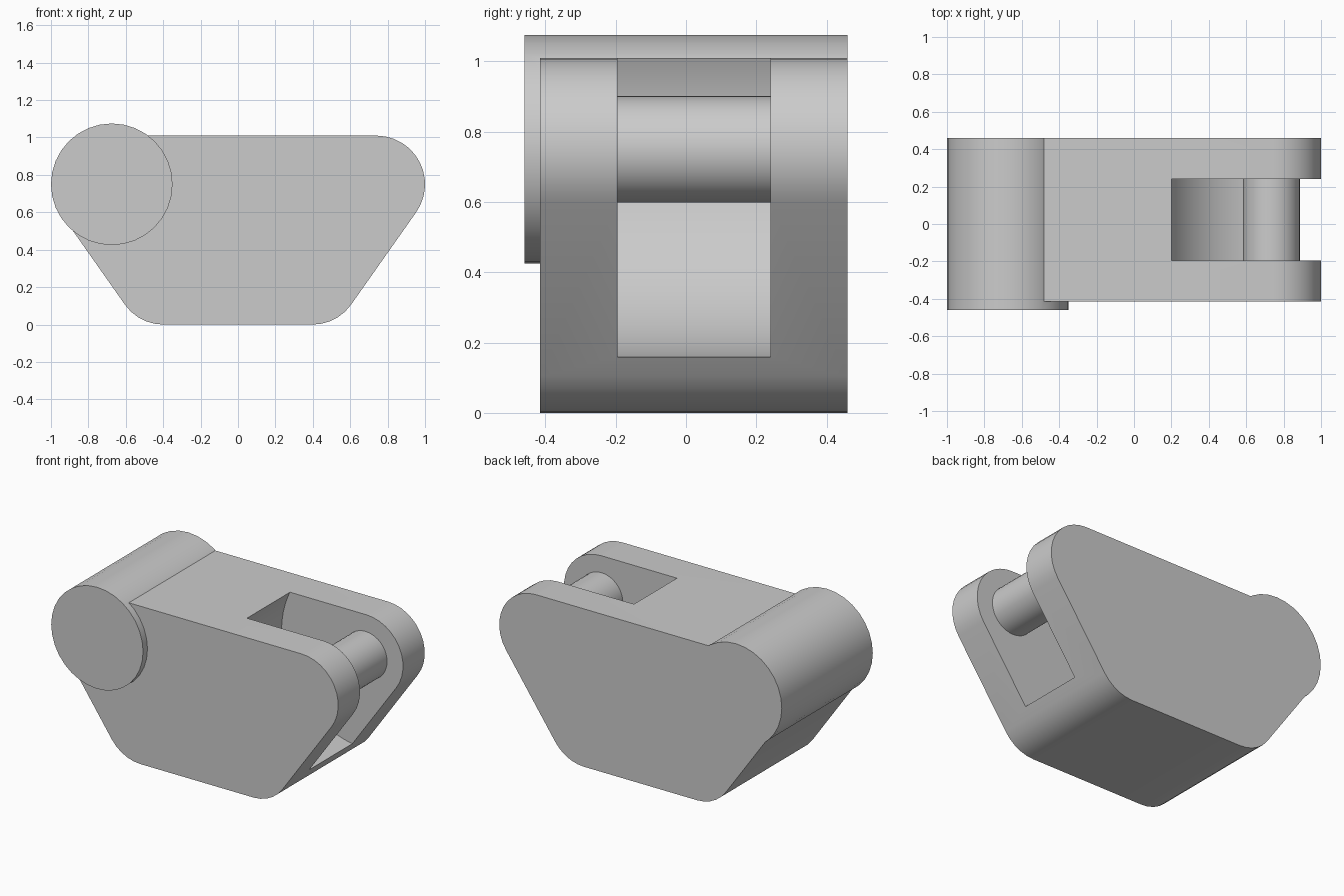
import bpy
import bmesh
from math import radians, cos, sin, pi
from mathutils import Vector

default = bpy.data.objects.get("Cube")
if default:
    bpy.data.objects.remove(default, do_unlink=True)

grey = bpy.data.materials.new("light_grey")
grey.use_nodes = True
colour = (0.6, 0.6, 0.6, 1)
grey.diffuse_color = colour
grey.node_tree.nodes["Principled BSDF"].inputs["Base Color"].default_value = colour


def arc(x, z, r, start, end, steps):
    """Points on an arc in the xz plane, angles in degrees."""
    angles = [radians(start + (end - start) * i / steps) for i in range(steps + 1)]
    return [(x + r * cos(a), z + r * sin(a)) for a in angles]


def extrude_profile(name, profile, y0, y1):
    """Solid made by extruding an xz profile from y0 to y1."""
    bm = bmesh.new()
    face = bm.faces.new([bm.verts.new((x, y0, z)) for x, z in profile])
    geom = bmesh.ops.extrude_face_region(bm, geom=[face])["geom"]
    moved = [v for v in geom if isinstance(v, bmesh.types.BMVert)]
    bmesh.ops.translate(bm, verts=moved, vec=Vector((0, y1 - y0, 0)))
    bmesh.ops.recalc_face_normals(bm, faces=bm.faces)
    mesh = bpy.data.meshes.new(name)
    bm.to_mesh(mesh)
    bm.free()
    mesh.materials.append(grey)
    ob = bpy.data.objects.new(name, mesh)
    bpy.context.collection.objects.link(ob)
    return ob


def cylinder(name, x, z, r, y0, y1, sides):
    return extrude_profile(name, arc(x, z, r, 0, 360, sides)[:-1], y0, y1)


def activate(ob):
    bpy.ops.object.select_all(action="DESELECT")
    ob.select_set(True)
    bpy.context.view_layer.objects.active = ob


def combine(target, tool, operation):
    """Apply a boolean, then remove the tool object."""
    mod = target.modifiers.new(operation.lower(), "BOOLEAN")
    mod.object = tool
    mod.operation = operation
    mod.solver = "EXACT"
    activate(target)
    bpy.ops.object.modifier_apply(modifier=mod.name)
    bpy.data.objects.remove(tool, do_unlink=True)


# Body: rounded trapezoid plate
slope = -35.5
half = arc(0.4, 0.25, 0.25, -90, slope, 5) + arc(0.74, 0.75, 0.26, slope, 90, 12)
left_half = [(max(-x, -0.995), z) for x, z in reversed(half)]
body = extrude_profile("body", half + left_half, -0.415, 0.46)

# Thick round barrel at the left end, proud of the front face
barrel = cylinder("barrel", -0.675, 0.75, 0.325, -0.46, 0.46, 32)
combine(body, barrel, "UNION")

# Round-bottomed slot around the pin
slot = cylinder("slot_cutter", 0.74, 0.75, 0.6, -0.195, 0.24, 64)
slot.hide_render = True
combine(body, slot, "DIFFERENCE")

# Pin spanning the slot
pin = cylinder("pin", 0.735, 0.75, 0.152, -0.22, 0.26, 40)

for ob in (body, pin):
    activate(ob)
    bpy.ops.object.shade_smooth_by_angle(angle=radians(25))
